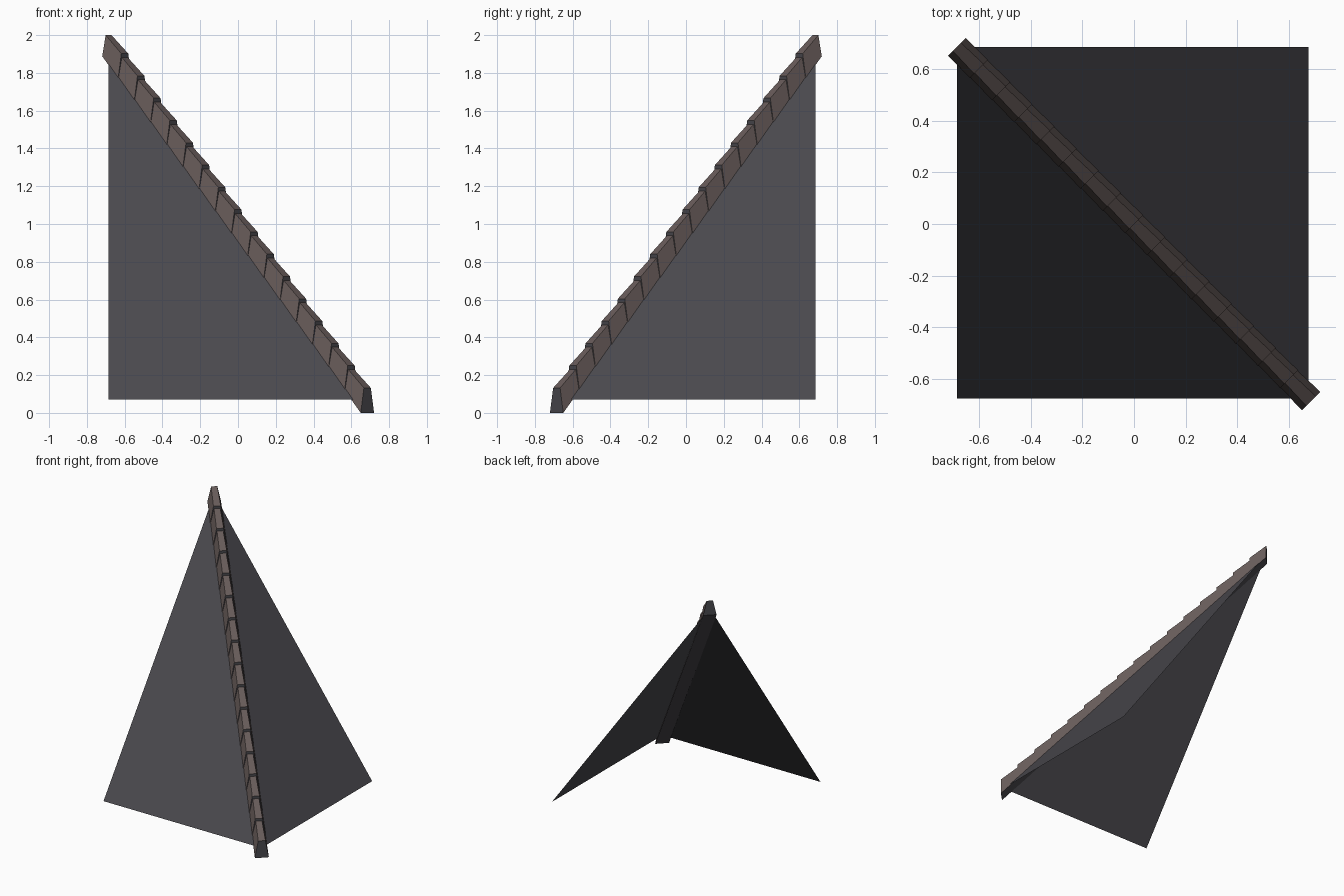
import bpy
from mathutils import Vector

if "Cube" in bpy.data.objects:
    bpy.data.objects.remove(bpy.data.objects["Cube"])


def material(name, rgb):
    m = bpy.data.materials.new(name)
    m.diffuse_color = (*rgb, 1)
    m.use_nodes = True
    m.node_tree.nodes["Principled BSDF"].inputs["Base Color"].default_value = m.diffuse_color
    return m


slate = material("dark slate grey", (0.068, 0.066, 0.076))
clay = material("brown clay", (0.14, 0.108, 0.103))


def build(name, verts, faces, mats):
    me = bpy.data.meshes.new(name)
    me.from_pydata(verts, [], faces)
    for m in mats:
        me.materials.append(m)
    ob = bpy.data.objects.new(name, me)
    bpy.context.collection.objects.link(ob)
    return ob


# two thin roof slopes meeting along the hip
apex = (-0.685, 0.685, 1.94)
corner = (0.675, -0.675, 0.07)
build("front_slope", [apex, (-0.685, -0.675, 0.07), corner], [(0, 1, 2)], [slate])
build("right_slope", [apex, corner, (0.675, 0.685, 0.07)], [(0, 1, 2)], [slate])

# stepped hip tiles, each taller and wider at its lower end
COUNT, HALF, TOP = 16, 0.685, 1.888
across = Vector((1, 1, 0)).normalized()


def section(t, height, bottom, top):
    """Vertical trapezoid across the hip at fraction t of its length."""
    x = -HALF + 2 * HALF * t
    base = Vector((x, -x, TOP * (1 - t)))
    return [base + across * s + Vector((0, 0, h))
            for s, h in ((-bottom, 0), (-top, height), (top, height), (bottom, 0))]


for i in range(COUNT):
    verts = (section(i / COUNT, 0.112, 0.048, 0.022)
             + section((i + 1) / COUNT, 0.132, 0.05, 0.026))
    faces = [(0, 1, 5, 4), (1, 2, 6, 5), (2, 3, 7, 6),
             (3, 0, 4, 7), (3, 2, 1, 0), (4, 5, 6, 7)]
    tile = build(f"hip_tile_{i + 1}", verts, [f[::-1] for f in faces], [clay, slate])
    # end and under faces are grey
    for p in tile.data.polygons[3:]:
        p.material_index = 1
